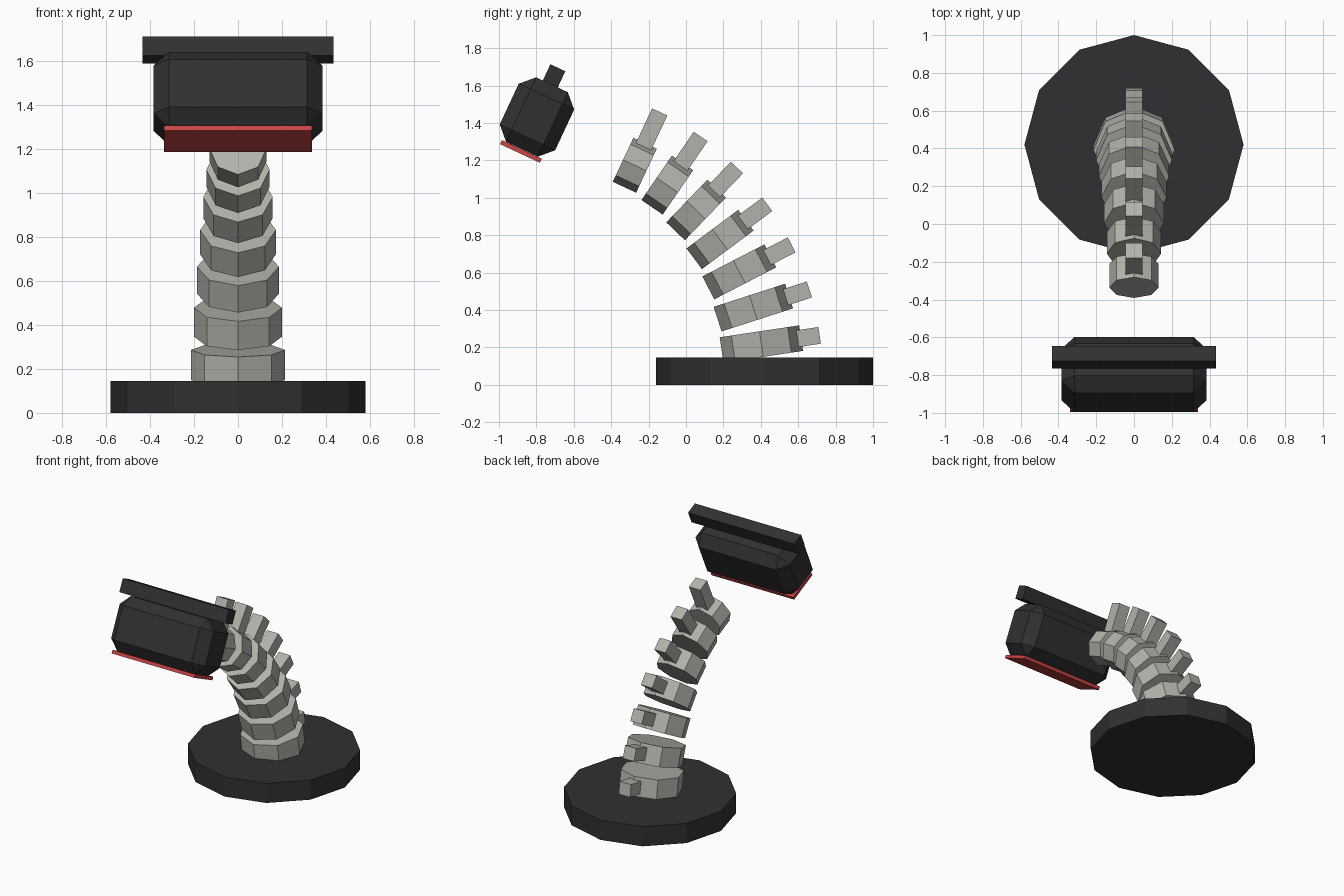
import bpy, bmesh
from math import radians, cos, sin
from mathutils import Matrix, Vector

if "Cube" in bpy.data.objects:
    bpy.data.objects.remove(bpy.data.objects["Cube"])


def material(name, rgb):
    m = bpy.data.materials.new(name)
    m.diffuse_color = (*rgb, 1)
    m.use_nodes = True
    m.node_tree.nodes["Principled BSDF"].inputs["Base Color"].default_value = m.diffuse_color
    return m


DARK = material("dark", (0.03, 0.03, 0.032))
BONE = material("bone", (0.45, 0.45, 0.41))
RED = material("red", (0.6, 0.06, 0.06))


def finish(bm, name, mat, y, z, tilt):
    """Turn the bmesh into an object tilted about x at (0, y, z)."""
    me = bpy.data.meshes.new(name)
    bm.to_mesh(me)
    bm.free()
    me.materials.append(mat)
    ob = bpy.data.objects.new(name, me)
    ob.location = (0, y, z)
    ob.rotation_euler = (radians(tilt), 0, 0)
    bpy.context.collection.objects.link(ob)
    return ob


def add_prism(bm, sides, r, h):
    bmesh.ops.create_cone(bm, cap_ends=True, segments=sides, radius1=r, radius2=r, depth=h)


def add_box(bm, size, centre=(0, 0, 0)):
    bmesh.ops.create_cube(bm, size=1, matrix=Matrix.Translation(Vector(centre))
                          @ Matrix.Diagonal((*size, 1)))


# Base disc
bm = bmesh.new()
add_prism(bm, 12, 0.58, 0.145)
finish(bm, "base", DARK, 0.42, 0.0725, 0)

# Curved stack of vertebrae, each an octagonal disc with a rear spur
centres = [(0.403, 0.218), (0.360, 0.413), (0.285, 0.604), (0.182, 0.777),
           (0.054, 0.935), (-0.100, 1.068), (-0.274, 1.174)]
for i, (y, z) in enumerate(centres):
    bm = bmesh.new()
    add_prism(bm, 8, 0.215 - 0.0142 * i, 0.138)
    add_box(bm, (0.092, 0.205, 0.09), (0, 0.2125, 0))
    finish(bm, f"vertebra_{i + 1}", BONE, y, z, 8.5 + 9.4 * i)

# Lamp head: all head parts share one tilted frame
TILT = 65
HY, HZ = -0.797, 1.432


def head_part(name, mat, size, along=0.0, across=0.0, bevel=0.0):
    bm = bmesh.new()
    add_box(bm, size)
    if bevel:
        bmesh.ops.bevel(bm, geom=bm.edges[:], offset=bevel, segments=1,
                        affect='EDGES', profile=0.5)
    c, s = cos(radians(TILT)), sin(radians(TILT))
    finish(bm, name, mat, HY + along * c - across * s, HZ + along * s + across * c, TILT)


head_part("head_body", DARK, (0.77, 0.38, 0.327), bevel=0.07)
head_part("red_panel", RED, (0.676, 0.024, 0.235), along=-0.203)
head_part("top_bar", DARK, (0.87, 0.096, 0.088), along=0.238, across=0.01)
